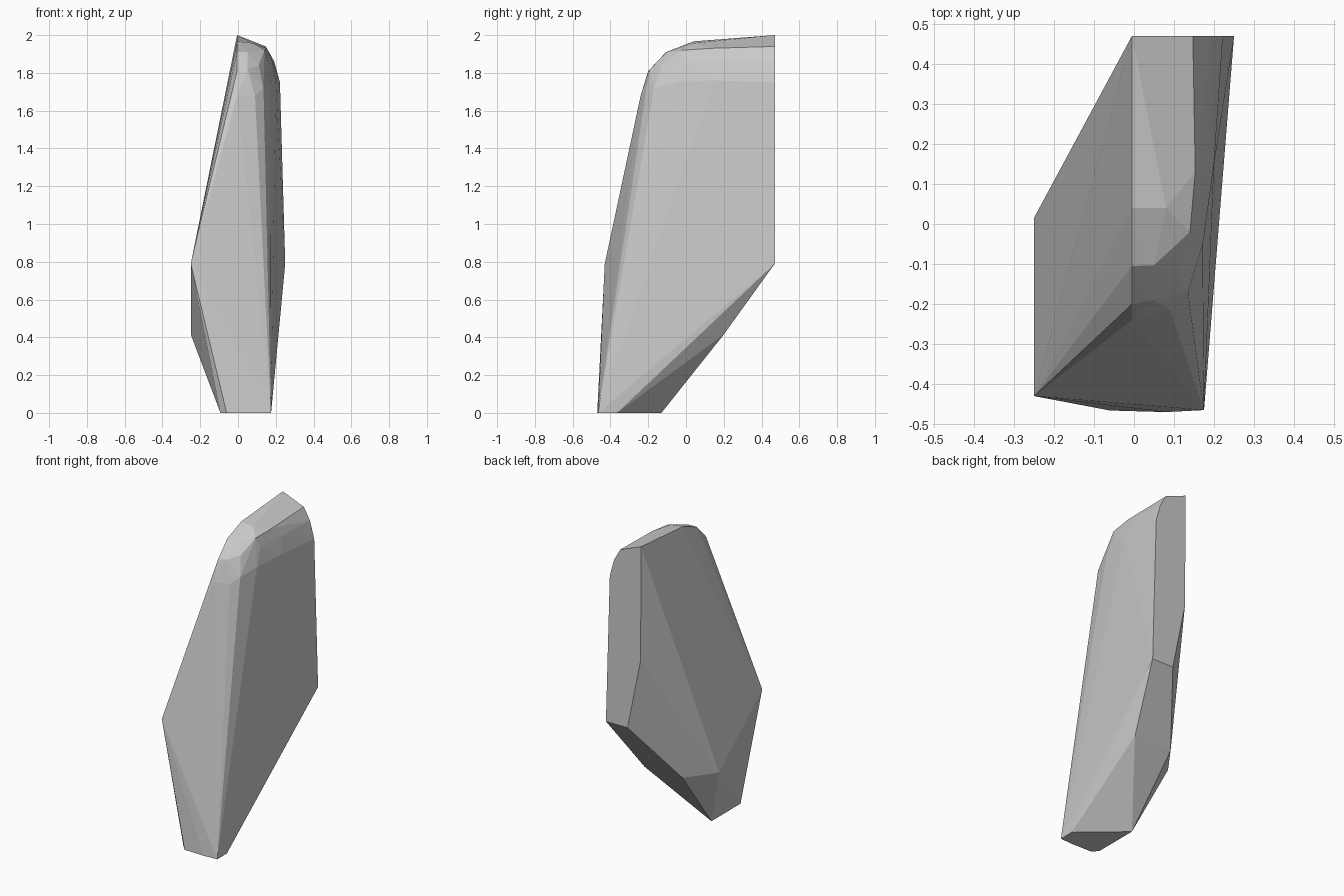
import bpy, bmesh

if "Cube" in bpy.data.objects:
    bpy.data.objects.remove(bpy.data.objects["Cube"])

# Cross-section loops of the faceted stone, from the base to the domed crown
base = [(.175, -.465, 0), (.08, -.47, 0), (-.06, -.466, 0), (-.093, -.43, 0),
        (-.093, -.13, 0), (.175, -.365, 0)]
low_back = [(.16, .2, .415), (-.115, .2, .415), (-.25, .015, .415)]
waist = [(-.25, -.43, .79), (.25, .47, .79), (.094, .47, .79), (0, .47, 1.25)]
shoulder = [(-.005, -.24, 1.68), (.09, -.215, 1.68), (.135, -.17, 1.72),
            (.172, -.05, 1.75), (.2, .15, 1.76), (.222, .47, 1.75)]
upper = [(-.005, -.2, 1.81), (.05, -.19, 1.82), (.11, -.13, 1.84),
         (.16, .0, 1.86), (.18, .2, 1.865), (.192, .47, 1.86)]
crown = [(-.005, -.105, 1.91), (.05, -.103, 1.91), (.14, -.02, 1.92),
         (.153, .13, 1.93), (.147, .47, 1.94)]
ridge = [(-.005, .04, 1.967), (.08, .04, 1.957), (-.005, .47, 2.0)]

# Wrap the loops in one convex faceted skin
bm = bmesh.new()
for loop in (base, low_back, waist, shoulder, upper, crown, ridge):
    for p in loop:
        bm.verts.new(p)
res = bmesh.ops.convex_hull(bm, input=bm.verts[:])
loose = [v for v in bm.verts if not v.link_faces]
bmesh.ops.delete(bm, geom=loose, context='VERTS')
bmesh.ops.dissolve_limit(bm, angle_limit=.01, verts=bm.verts[:], edges=bm.edges[:])
bmesh.ops.recalc_face_normals(bm, faces=bm.faces[:])

mesh = bpy.data.meshes.new("standing_stone")
bm.to_mesh(mesh)
bm.free()
stone = bpy.data.objects.new("standing_stone", mesh)
bpy.context.collection.objects.link(stone)
